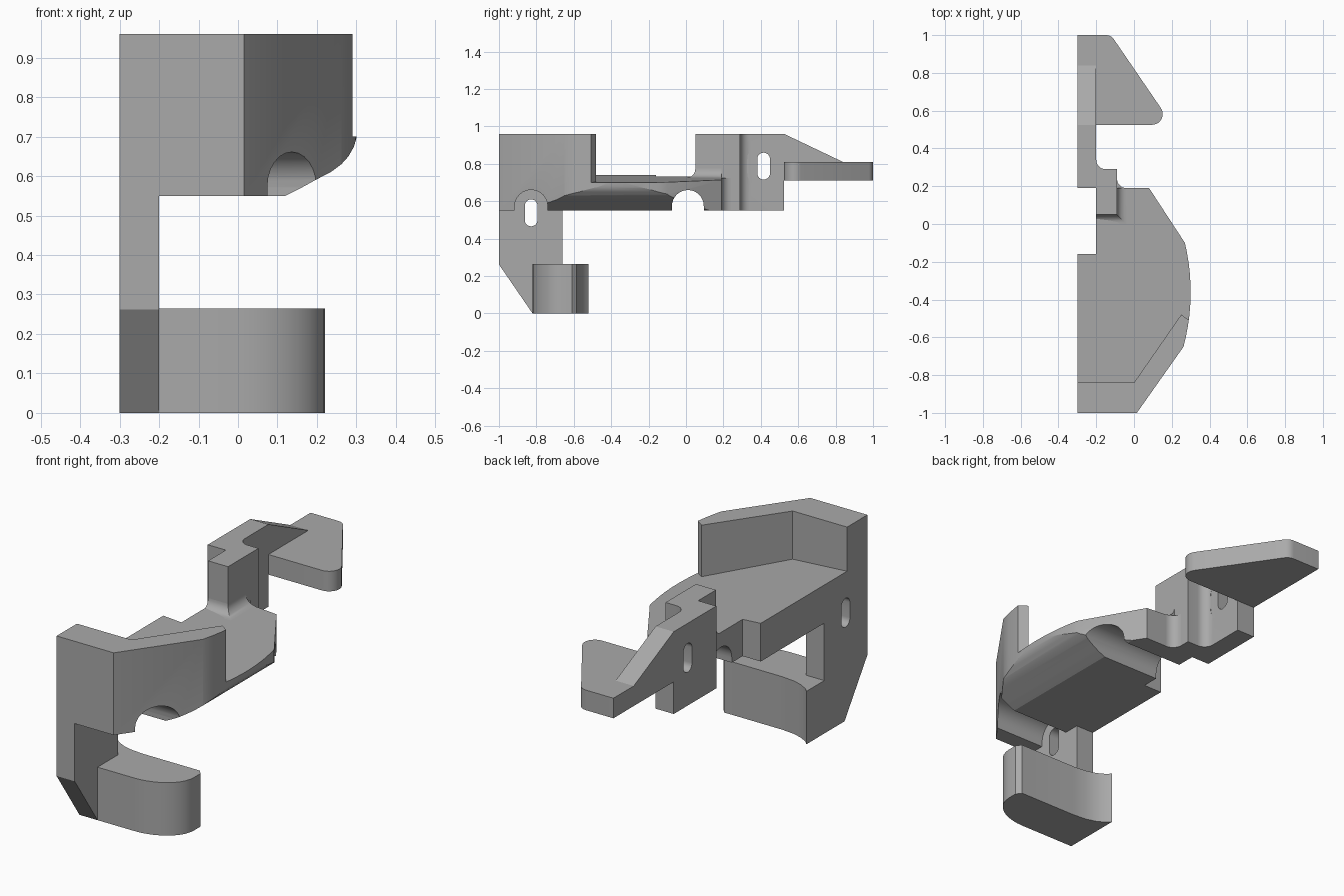
import bpy, bmesh, math

if "Cube" in bpy.data.objects:
    bpy.data.objects.remove(bpy.data.objects["Cube"], do_unlink=True)

grey = bpy.data.materials.new("plain_grey")
grey.use_nodes = True
colour = (0.4, 0.4, 0.4, 1)
grey.diffuse_color = colour
grey.node_tree.nodes["Principled BSDF"].inputs["Base Color"].default_value = colour

PLACE = {"x": lambda a, b, h: (h, a, b),
         "y": lambda a, b, h: (a, h, b),
         "z": lambda a, b, h: (a, b, h)}


def loft(name, rings):
    """Skin a stack of matching closed rings and cap both ends."""
    bm = bmesh.new()
    loops = [[bm.verts.new(p) for p in ring] for ring in rings]
    for low, high in zip(loops, loops[1:]):
        for i in range(len(low)):
            j = (i + 1) % len(low)
            bm.faces.new((low[i], low[j], high[j], high[i]))
    bm.faces.new(loops[0][::-1])
    bm.faces.new(loops[-1])
    bmesh.ops.recalc_face_normals(bm, faces=bm.faces)
    mesh = bpy.data.meshes.new(name)
    bm.to_mesh(mesh)
    bm.free()
    mesh.materials.append(grey)
    obj = bpy.data.objects.new(name, mesh)
    bpy.context.collection.objects.link(obj)
    return obj


def prism(name, outline, axis, low, high):
    return loft(name, [[PLACE[axis](a, b, h) for a, b in outline] for h in (low, high)])


def arc(cx, cy, r, start, end, steps=8):
    angles = [math.radians(start + (end - start) * i / steps) for i in range(steps + 1)]
    return [(cx + r * math.cos(t), cy + r * math.sin(t)) for t in angles]


def combine(target, tool, operation="DIFFERENCE", keep=False):
    mod = target.modifiers.new(operation.lower(), "BOOLEAN")
    mod.operation, mod.object, mod.solver = operation, tool, "EXACT"
    bpy.context.view_layer.objects.active = target
    bpy.ops.object.modifier_apply(modifier=mod.name)
    if not keep:
        bpy.data.objects.remove(tool, do_unlink=True)


def obround(cy, low, high, r):
    return arc(cy, high - r, r, 0, 180, 12) + arc(cy, low + r, r, 180, 360, 12)


def cut_slot(target, cy, cz):
    """Slotted screw hole with a wide recess on its inner side."""
    combine(target, prism("recess", obround(cy, cz - 0.123, cz + 0.123, 0.088), "x", -0.2, 0.5))
    combine(target, prism("slot", obround(cy, cz - 0.072, cz + 0.072, 0.034), "x", -0.5, 0.5))


# Main body: plan outline with a bulging outer side
bulge = [(0.3 - 0.45 * (y + 0.36) ** 2, y) for y in [-0.65 + 0.055 * i for i in range(11)]]
plan = [(-0.3, -1), (0.015, -1)] + bulge + [(0.08, 0.19), (-0.2, 0.19), (-0.2, -0.16), (-0.3, -0.16)]
body = prism("main_body", plan, "z", 0.55, 0.96)

# Rounded lower outer edge
section = [(-0.4, 0.5), (-0.4, 1), (0.301, 1), (0.301, 0.7), (0.294, 0.675), (0.28, 0.65),
           (0.262, 0.63), (0.235, 0.61), (0.2, 0.592), (0.16, 0.57), (0.12, 0.55), (0.12, 0.5)]
combine(body, prism("edge_form", section, "y", -1.2, 0.5), "INTERSECT")

# Gently sloping deck behind the front wall
deck = [(-0.4, -0.84), (0, -0.84), (0.25, -0.48), (0.4, -0.584), (0.4, 0.4), (-0.4, 0.4)]
combine(body, loft("deck_cut", [[(x, y, 0.72 - 0.067 * x) for x, y in deck],
                                [(x, y, 1.2) for x, y in deck]]))

# Round channel under the deck
channel = [(-0.075, 0.5)] + arc(0.01, 0.575, 0.085, 180, 0, 16) + [(0.095, 0.5)]
combine(body, prism("channel", channel, "x", -0.5, 0.5))

# Front side plate joined to the body
plate = [(-1, 0.6), (-1, 0.262), (-0.82, 0), (-0.66, 0), (-0.66, 0.6)]
combine(body, prism("front_plate", plate, "x", -0.3, -0.2), "UNION")
cut_slot(body, -0.828, 0.538)

# Lower hook with rounded front
nose = [(0.22 * math.sin(t), -0.66 - 0.16 * math.cos(t))
        for t in [math.radians(9 * i) for i in range(11)]]
hook = ([(-0.3, -0.66), (-0.2, -0.66), (-0.2, -0.82)] + nose +
        [(0.22, -0.61), (0.2, -0.585), (-0.12, -0.585), (-0.19, -0.578), (-0.24, -0.563),
         (-0.28, -0.54), (-0.3, -0.52)])
prism("lower_hook", hook, "z", 0, 0.264)

# Rear post, its flared base and the corner fillet beside it
prism("post_upper", [(-0.2, 0.05), (-0.09, 0.05), (-0.09, 0.19), (-0.2, 0.19)], "z", 0.7, 0.96)
flare = []
for d, z in [(0.05 - dx, 0.775 + dz) for dx, dz in arc(0, 0, 0.05, 270, 360)]:
    d = 0.05 - math.sqrt(max(0, 0.05 ** 2 - (0.775 - z) ** 2))
    flare.append([(-0.2, 0.05 - d, z), (-0.09 + d, 0.05 - d, z),
                  (-0.09 + d, 0.19, z), (-0.2, 0.19, z)])
loft("post_base", flare)
prism("corner_fillet", [(-0.09, 0.19)] + arc(-0.04, 0.24, 0.05, 270, 180), "z", 0.55, 0.724)

# Rear plate: post foot and blending fillet in plan, then the ramp
rear_plan = ([(-0.3, 0.19), (-0.09, 0.19), (-0.09, 0.29)] +
             arc(-0.15, 0.34, 0.05, 270, 180) + [(-0.2, 0.525), (-0.3, 0.525)])
rear = prism("rear_plate", rear_plan, "z", 0.55, 0.96)
cut_slot(rear, 0.415, 0.788)
prism("rear_ramp", [(0.525, 0.81), (0.84, 0.81), (0.525, 0.96)], "x", -0.3, -0.2)

# Rear wing with rounded corners
wing = ([(-0.3, 0.525)] + arc(0.095, 0.582, 0.057, 270, 394, 10) +
        arc(-0.148, 0.95, 0.05, 34, 90, 5) + [(-0.3, 1)])
prism("rear_wing", wing, "z", 0.71, 0.81)

# Smooth the curved faces, keep the edges crisp
bpy.ops.object.select_all(action="DESELECT")
for obj in bpy.context.collection.objects:
    if obj.type == "MESH" and grey.name in obj.data.materials:
        obj.select_set(True)
        bpy.context.view_layer.objects.active = obj
bpy.ops.object.shade_smooth_by_angle(angle=math.radians(25))
